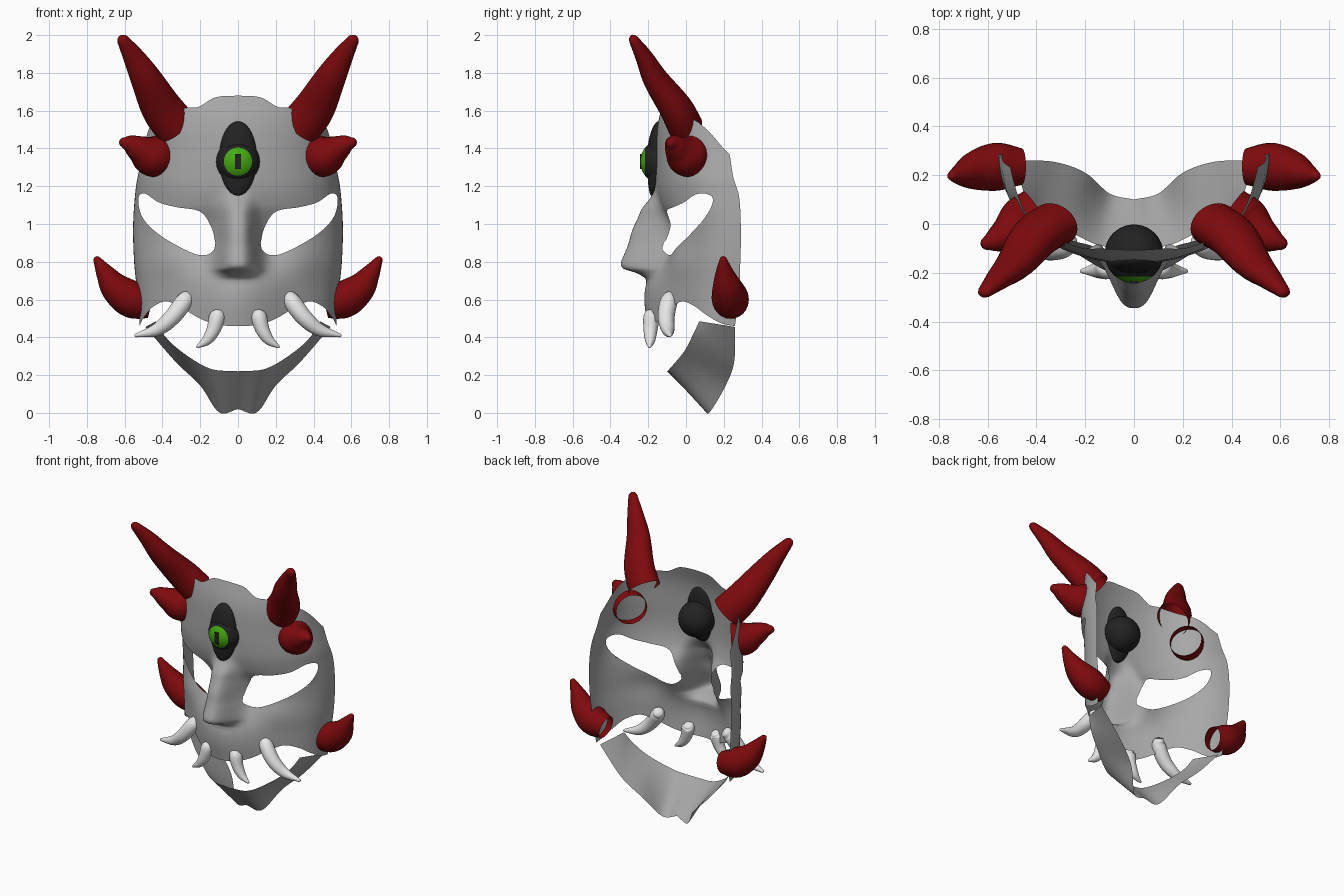
import bpy, bmesh, math
from mathutils import Vector

if "Cube" in bpy.data.objects:
    bpy.data.objects.remove(bpy.data.objects["Cube"])


def material(name, rgb):
    m = bpy.data.materials.new(name)
    m.diffuse_color = (*rgb, 1)
    m.use_nodes = True
    m.node_tree.nodes["Principled BSDF"].inputs["Base Color"].default_value = m.diffuse_color
    return m


GREY = material("mask_grey", (0.39, 0.39, 0.39))
RED = material("horn_red", (0.21, 0.003, 0.004))
WHITE = material("tooth_white", (0.8, 0.8, 0.8))
BLACK = material("eye_black", (0.016, 0.016, 0.016))
GREEN = material("iris_green", (0.06, 0.40, 0.006))


def finish(bm, name, *mats):
    me = bpy.data.meshes.new(name)
    bm.to_mesh(me)
    bm.free()
    for p in me.polygons:
        p.use_smooth = True
    for m in mats:
        me.materials.append(m)
    ob = bpy.data.objects.new(name, me)
    bpy.context.collection.objects.link(ob)
    return ob


def curve(table, t):
    """Smooth interpolation through (t, value) pairs."""
    n = len(table)
    t = min(max(t, table[0][0]), table[-1][0])
    i = 0
    while i < n - 2 and t > table[i + 1][0]:
        i += 1

    def slope(k):
        a, b = table[max(k - 1, 0)], table[min(k + 1, n - 1)]
        return (b[1] - a[1]) / (b[0] - a[0])
    (t0, v0), (t1, v1) = table[i], table[i + 1]
    h = t1 - t0
    s = (t - t0) / h
    return (v0 * (2*s**3 - 3*s*s + 1) + v1 * (3*s*s - 2*s**3)
            + h * slope(i) * (s**3 - 2*s*s + s) + h * slope(i + 1) * (s**3 - s*s))


def path(points, t):
    """Smooth point on a list of tuples, t from 0 to 1."""
    k = len(points) - 1
    return [curve([(i / k, p[c]) for i, p in enumerate(points)], t) for c in range(len(points[0]))]


# Mask profiles: by height
WIDTH = [(.46, .52), (.65, .535), (.8, .55), (1, .555), (1.2, .54), (1.3, .52), (1.45, .49), (1.7, .45)]
BACK = [(.46, .26), (.6, .28), (.85, .29), (1, .29), (1.15, .28), (1.25, .25), (1.37, .23), (1.47, .2), (1.7, .15)]
FRONT = [(.4, -.1), (.6, -.11), (.75, -.10), (.9, -.09), (1, -.10), (1.1, -.14), (1.2, -.16),
         (1.4, -.16), (1.55, -.145), (1.7, -.1)]
NOSE = [(.68, 0), (.71, .015), (.74, .08), (.765, .17), (.81, .205), (.94, .205), (1.065, .115), (1.155, .025), (1.25, 0)]
MUZZLE = [(.46, .1), (.6, .11), (.7, .10), (.8, .045), (.9, 0), (1, 0)]
# Mask upper and lower rims: by angle from the middle (0) to the side (1)
TOP = [(0, 1.68), (.17, 1.67), (.3, 1.62), (.4, 1.615), (.6, 1.585), (.8, 1.54), (.92, 1.47), (1, 1.37)]
BOTTOM = [(0, .46), (.12, .465), (.24, .495), (.38, .555), (.5, .59), (.64, .565), (.76, .52), (.9, .475), (1, .46)]
EYE = [(.12, .9), (.14, .98), (.2, 1.065), (.33, 1.09), (.42, 1.115), (.49, 1.16), (.525, 1.145),
       (.52, 1.07), (.48, 1.0), (.39, .925), (.25, .85), (.175, .835), (.13, .86), (.12, .9)]
EYE_LINE = [path(EYE, i / 200) for i in range(200)]


def mask_y(x, z):
    x = abs(x)
    c = math.sqrt(max(0, 1 - (x / curve(WIDTH, z)) ** 2)) ** .85
    b = curve(BACK, z)
    y = b - (b - curve(FRONT, z)) * c
    w = .108 - .09 * max(0, z - .86)
    y -= curve(NOSE, z) * math.exp(-(x / w) ** 2.9)
    y -= curve(MUZZLE, z) * math.exp(-(x / .25) ** 2)
    # eye socket hollow and cheek swelling
    y += .02 * math.exp(-((x - .17) / .07) ** 2 - ((z - .92) / .1) ** 2)
    y -= .02 * math.exp(-((x - .34) / .12) ** 2 - ((z - .8) / .1) ** 2)
    return y


def in_eye(x, z):
    x, inside = abs(x), False
    for i, (x1, z1) in enumerate(EYE_LINE):
        x0, z0 = EYE_LINE[i - 1]
        if (z0 > z) != (z1 > z) and x < x0 + (z - z0) * (x1 - x0) / (z1 - z0):
            inside = not inside
    return inside


# Mask face: curved sheet with eye holes
COLS, ROWS = 160, 150
bm = bmesh.new()
grid = []
for i in range(COLS + 1):
    u = 2 * i / COLS - 1
    lo, hi = curve(BOTTOM, abs(u)), curve(TOP, abs(u))
    col = []
    for j in range(ROWS + 1):
        z = lo + (hi - lo) * j / ROWS
        x = curve(WIDTH, z) * math.sin(u * math.pi / 2)
        col.append(bm.verts.new((x, mask_y(x, z), z)))
    grid.append(col)
for i in range(COLS):
    for j in range(ROWS):
        bm.faces.new((grid[i][j], grid[i+1][j], grid[i+1][j+1], grid[i][j+1]))
hole = []
for f in bm.faces:
    c = f.calc_center_median()
    if .8 < c.z < 1.2 and in_eye(c.x, c.z):
        hole.append(f)
rim = {v for f in hole for v in f.verts}
bmesh.ops.delete(bm, geom=hole, context='FACES')
for v in rim:
    if v.is_valid:
        s = 1 if v.co.x > 0 else -1
        x, z = min(EYE_LINE, key=lambda p: (p[0] - abs(v.co.x)) ** 2 + (p[1] - v.co.z) ** 2)
        v.co = (s * x, mask_y(x, z), z)
finish(bm, "mask_face", GREY)

# Jaw: sheet between an upper and a lower edge
JAW_TOP = [(0, -.10, .22), (.15, -.085, .235), (.3, -.01, .325), (.39, .035, .41), (.435, .07, .485)]
JAW_LOW = [(0, .10, .02), (.10, .125, .003), (.2, .21, .145), (.33, .255, .27), (.49, .26, .455)]
bm = bmesh.new()
grid = []
for i in range(65):
    s = i / 32 - 1
    a, b = Vector(path(JAW_LOW, abs(s))), Vector(path(JAW_TOP, abs(s)))
    col = []
    for j in range(13):
        p = a.lerp(b, j / 12)
        col.append(bm.verts.new((math.copysign(p.x, s), p.y, p.z)))
    grid.append(col)
for i in range(64):
    for j in range(12):
        bm.faces.new((grid[i][j], grid[i+1][j], grid[i+1][j+1], grid[i][j+1]))
finish(bm, "jaw", GREY)


def spike(name, points, mat, close_base, flat=1):
    """Tapered curved tube through (x, y, z, radius), made on both sides; flat thins it front to back."""
    for side, s in (("right", 1), ("left", -1)):
        bm = bmesh.new()
        rings = []
        n = 24
        for k in range(n + 1):
            t = k / n
            p = path(points, t)
            tan = (Vector(path(points, min(t + .02, 1))[:3]) - Vector(path(points, max(t - .02, 0))[:3])).normalized()
            e1 = tan.cross(Vector((0, 1, 0))).normalized()
            e2 = tan.cross(e1) * flat
            ring = []
            for a in range(24):
                q = Vector(p[:3]) + max(p[3], .004) * (e1 * math.cos(a * math.pi / 12) + e2 * math.sin(a * math.pi / 12))
                ring.append(bm.verts.new((q.x * s, q.y, q.z)))
            rings.append(ring)
        # rounded tip
        for grow, shift in ((.8, .45), (.45, .75)):
            mid = Vector(p[:3])
            ring = []
            for v in rings[n]:
                q = mid + (Vector((v.co.x * s, v.co.y, v.co.z)) - mid) * grow + tan * p[3] * shift
                ring.append(bm.verts.new((q.x * s, q.y, q.z)))
            rings.append(ring)
        for r0, r1 in zip(rings, rings[1:]):
            for a in range(24):
                bm.faces.new((r0[a], r0[a-1], r1[a-1], r1[a]))
        bm.faces.new(rings[-1])
        if close_base:
            bm.faces.new(rings[0])
        bmesh.ops.recalc_face_normals(bm, faces=bm.faces)
        finish(bm, f"{name}_{side}", mat)


# Horns (open where they meet the mask)
spike("top_horn", [(.325, .0, 1.51, .115), (.405, -.055, 1.615, .108), (.485, -.16, 1.765, .083),
                   (.55, -.22, 1.88, .058), (.61, -.277, 1.975, .032)], RED, False, .8)
spike("brow_horn", [(.39, .05, 1.355, .105), (.46, .0, 1.362, .108), (.52, -.04, 1.395, .075),
                    (.57, -.066, 1.422, .05), (.605, -.08, 1.432, .028)], RED, False)
spike("cheek_horn", [(.46, .235, .575, .075), (.56, .235, .6, .098), (.645, .22, .66, .082),
                     (.70, .205, .735, .052), (.747, .197, .812, .02)], RED, False)
# Teeth
spike("outer_tooth", [(.26, -.06, .625, .03), (.285, -.09, .59, .046), (.35, -.105, .505, .044),
                      (.43, -.095, .44, .034), (.54, -.085, .41, .01)], WHITE, True)
spike("inner_tooth", [(.105, -.17, .535, .025), (.11, -.182, .51, .042), (.13, -.188, .44, .037),
                      (.165, -.19, .385, .027), (.215, -.193, .35, .008)], WHITE, True)

# Eyelid: tall almond following the forehead around the eyeball
bm = bmesh.new()
bmesh.ops.create_uvsphere(bm, u_segments=24, v_segments=16, radius=1)
for v in bm.verts:
    z = v.co.z * .197 + 1.347
    v.co = Vector((v.co.x * .1, mask_y(0, z) + v.co.y * .045, z))
finish(bm, "eyelid", BLACK)

# Eyeball with its pole forward, iris on the front cap
bm = bmesh.new()
bmesh.ops.create_uvsphere(bm, u_segments=32, v_segments=28, radius=.12)
for v in bm.verts:
    v.co = Vector((v.co.x, -v.co.z - .122, v.co.y + 1.33))
for f in bm.faces:
    f.material_index = 1 if f.calc_center_median().y < -.122 - .12 * .78 else 0
finish(bm, "eyeball", BLACK, GREEN)

# Slit pupil: thin plate on the iris
bm = bmesh.new()
bmesh.ops.create_cube(bm, size=1)
for v in bm.verts:
    v.co = Vector((v.co.x * .03, v.co.y * .009 - .2385, v.co.z * .08 + 1.33))
pupil = finish(bm, "pupil", BLACK)
for p in pupil.data.polygons:
    p.use_smooth = False
